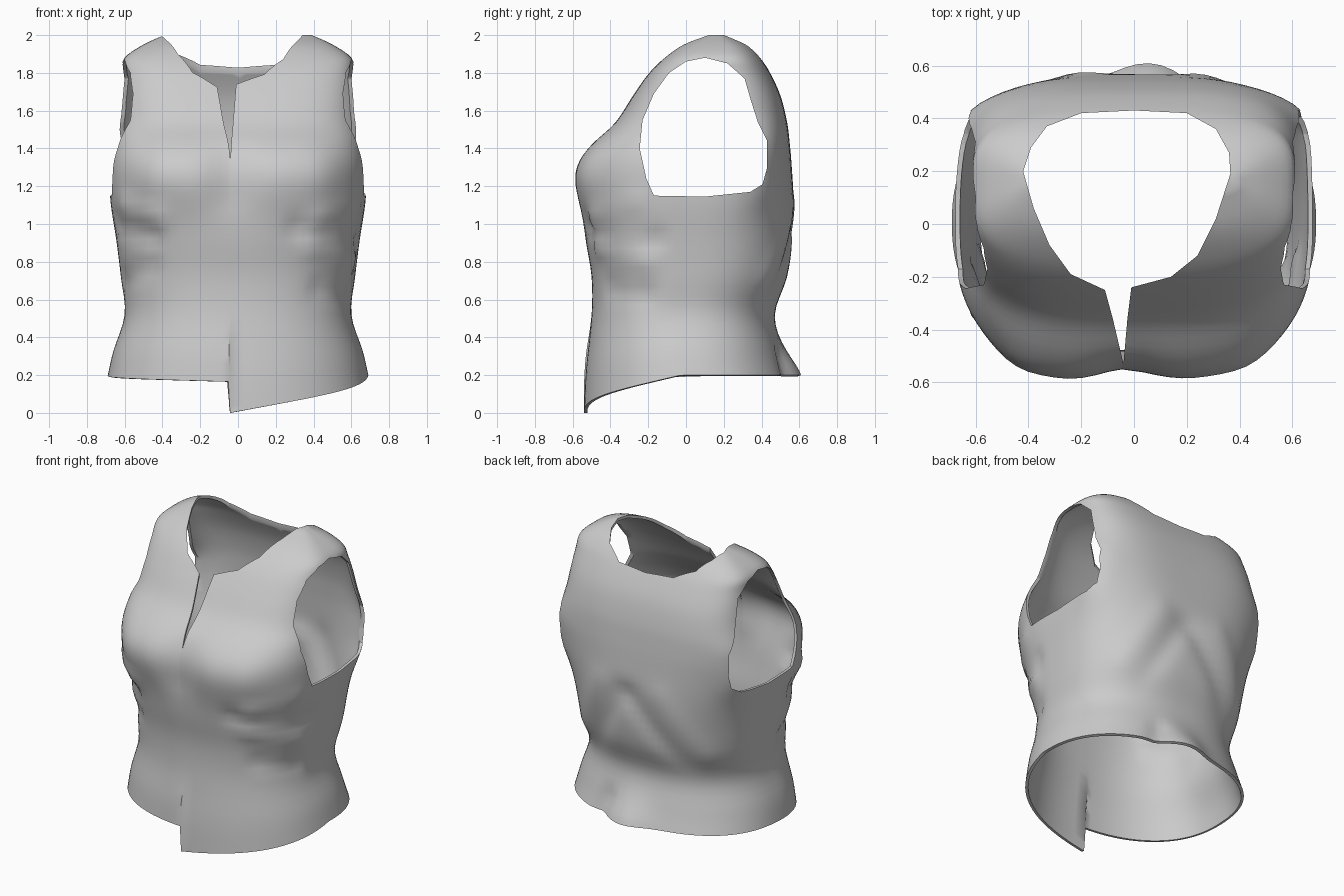
import bpy, bmesh, math
from mathutils import Vector

if "Cube" in bpy.data.objects:
    bpy.data.objects.remove(bpy.data.objects["Cube"])

# Body rows: z, half width, front y, back y, squareness
KEYS = [
    (0.20, 0.69, -0.54, 0.55, 2.3), (0.33, 0.66, -0.53, 0.51, 2.3),
    (0.52, 0.60, -0.50, 0.47, 2.4), (0.72, 0.62, -0.50, 0.535, 2.5),
    (0.92, 0.645, -0.53, 0.565, 2.6), (1.12, 0.675, -0.54, 0.57, 2.8),
    (1.30, 0.68, -0.53, 0.56, 3.0), (1.42, 0.665, -0.48, 0.55, 3.1),
    (1.54, 0.645, -0.37, 0.535, 3.2), (1.68, 0.63, -0.28, 0.50, 3.4),
    (1.80, 0.615, -0.195, 0.445, 3.6), (1.88, 0.60, -0.115, 0.395, 3.6),
    (1.95, 0.50, -0.02, 0.33, 3.4), (2.00, 0.39, 0.10, 0.23, 3.0)]

# Cloth bulges and folds: start, end, radius, amount
FOLDS = [
    ((-.27, -.58, 1.26), (-.36, -.55, 1.26), .20, .07),
    ((.22, -.58, 1.26), (.36, -.55, 1.26), .20, .06),
    ((-.05, -.55, 1.15), (-.05, -.55, 1.35), .09, -.015),
    ((.62, .38, 1.38), (.64, .38, 1.22), .14, .04),
    ((-.62, .38, 1.42), (-.64, .38, 1.25), .13, .03),
    ((.05, .55, .18), (.05, .55, .20), .14, .06),
    ((.22, .50, .30), (.26, .52, .20), .06, -.025),
    ((-.58, -.33, 1.10), (-.40, -.48, 1.04), .05, .022),
    ((-.62, -.2, 1.0), (-.45, -.45, .93), .05, -.025),
    ((.60, -.25, 1.12), (.40, -.48, 1.03), .05, .02),
    ((.62, -.15, .92), (.30, -.50, .98), .05, -.022),
    ((.60, -.2, .80), (.38, -.46, .88), .05, .02),
    ((.58, -.2, .62), (.42, -.40, .66), .05, -.018),
    ((-.60, -.15, .70), (-.45, -.38, .78), .06, -.02),
    ((-.35, .52, .62), (.02, .57, 1.05), .07, -.02),
    ((.35, .52, .62), (.10, .57, 1.05), .07, -.02),
    ((-.45, .42, .72), (-.20, .56, 1.1), .07, .012),
    ((.45, .42, .72), (.25, .56, 1.1), .07, .012)]


def catmull(a, b, c, d, t):
    return tuple(.5 * (2*q + (r-p)*t + (2*p-5*q+4*r-s)*t*t + (3*q-p-3*r+s)*t**3)
                 for p, q, r, s in zip(a, b, c, d))


def apply_folds(p, yc):
    out = Vector((p.x, p.y - yc, 0)).normalized()
    push = 0
    for a, b, radius, amount in FOLDS:
        a, b = Vector(a), Vector(b)
        ab = b - a
        t = max(0, min(1, (p - a).dot(ab) / ab.length_squared))
        push += amount * math.exp(-((p - a - ab * t).length / radius) ** 2)
    return p + out * push


def row_point(row, k, count):
    z, w, yf, yb, n = row
    # First column sits just beside the last, so the hem step is upright
    turn = 360 * (k - .8 * (k == 0)) / count + .8 * 360 / count
    ang = math.radians(-93.5 + turn)
    c, s = math.cos(ang), math.sin(ang)
    # Shoulder blades flare out behind the armholes
    flare = math.exp(-((z - 1.5) / .24) ** 2) * max(0, s)
    n += .6 * flare
    w *= 1 + .03 * flare
    r = (abs(c)**n + abs(s)**n) ** (-1/n)
    yc, d = (yf + yb) / 2, (yb - yf) / 2
    # Hem is longer on one side of the front, with a step at the centre
    if turn < 90:
        drop = .20 * (1 - turn / 90)
    else:
        drop = .035 * max(0, (turn - 260) / 100)
    z -= drop * max(0, (.5 - z) / .3)
    p = Vector((w*r*c, yc + d*r*s, z))
    return apply_folds(p, yc) if row[0] < 1.9 else p


def make_object(name, bm):
    bmesh.ops.recalc_face_normals(bm, faces=bm.faces)
    mesh = bpy.data.meshes.new(name)
    bm.to_mesh(mesh)
    bm.free()
    ob = bpy.data.objects.new(name, mesh)
    bpy.context.collection.objects.link(ob)
    return ob


def prism(name, points, direction):
    bm = bmesh.new()
    face = bm.faces.new([bm.verts.new(p) for p in points])
    ext = bmesh.ops.extrude_face_region(bm, geom=[face])
    for v in ext['geom']:
        if isinstance(v, bmesh.types.BMVert):
            v.co += Vector(direction)
    ob = make_object(name, bm)
    ob.hide_render = True
    ob.hide_set(True)
    return ob


# Vest shell, lofted from hem to shoulder
rows = []
for i in range(len(KEYS) - 1):
    ctrl = [KEYS[max(0, min(len(KEYS) - 1, i + j))] for j in (-1, 0, 1, 2)]
    rows += [catmull(*ctrl, t / 4) for t in range(4)]
rows.append(KEYS[-1])
N = 100
bm = bmesh.new()
grid = [[bm.verts.new(row_point(r, k, N)) for k in range(N)] for r in rows]
for lo, hi in zip(grid, grid[1:]):
    for k in range(N):
        j = (k + 1) % N
        bm.faces.new((lo[k], lo[j], hi[j], hi[k]))
bm.faces.new(grid[-1])
vest = make_object("vest", bm)

# Neck opening with front slit, cut from above
neck = [(-.42, .2), (-.39, .29), (-.33, .37), (-.2, .42), (0, .43), (.2, .42),
        (.31, .36), (.36, .27), (.365, .19), (.31, .02), (.24, -.12), (.14, -.2),
        (-.01, -.24), (-.025, -.36), (-.04, -.53), (-.08, -.36), (-.11, -.25),
        (-.24, -.19), (-.32, -.08), (-.38, .06)]
neck_cutter = prism("neck_cutter", [(x, y, 1.22) for x, y in neck], (0, 0, 1.2))

# Both armholes, cut from the side
arm = [(-.17, 1.15), (-.21, 1.24), (-.245, 1.4), (-.23, 1.55), (-.17, 1.69),
       (-.09, 1.8), (0, 1.86), (.1, 1.88), (.22, 1.85), (.31, 1.77), (.345, 1.65),
       (.38, 1.54), (.43, 1.44), (.43, 1.3), (.405, 1.21), (.34, 1.17), (.1, 1.145)]
arm_cutter = prism("armhole_cutter", [(-1, y, z) for y, z in arm], (2, 0, 0))

# Cloth thickness and openings
sol = vest.modifiers.new("cloth", 'SOLIDIFY')
sol.thickness = .018
sol.offset = -1
for cutter in (neck_cutter, arm_cutter):
    mod = vest.modifiers.new(cutter.name, 'BOOLEAN')
    mod.operation = 'DIFFERENCE'
    mod.solver = 'EXACT'
    mod.object = cutter
bpy.context.view_layer.objects.active = vest
vest.select_set(True)
for name in [m.name for m in vest.modifiers]:
    bpy.ops.object.modifier_apply(modifier=name)
bpy.ops.object.shade_smooth_by_angle(angle=math.radians(40))
for cutter in (neck_cutter, arm_cutter):
    bpy.data.objects.remove(cutter)
